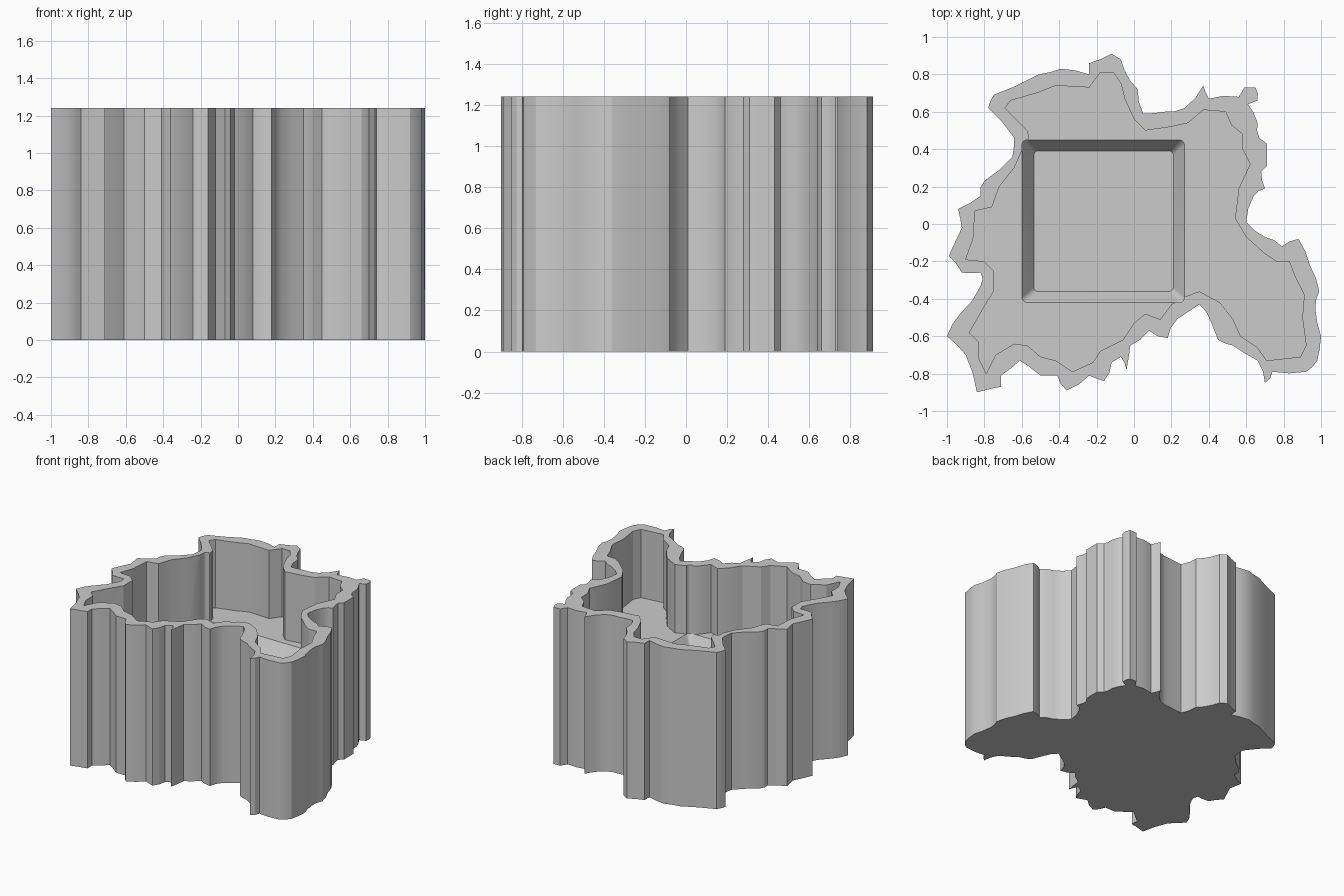
import bpy, bmesh, math, random
from mathutils import Vector

if "Cube" in bpy.data.objects:
    bpy.data.objects.remove(bpy.data.objects["Cube"])

random.seed(4)
HEIGHT, FLOOR, POCKET = 1.24, 0.70, 0.60

# Outer coastline-like contour, clockwise from the back
OUTER = [
    (-.12, .91), (-.07, .88), (-.05, .82), (.02, .72), (.05, .59), (.16, .60),
    (.27, .62), (.37, .74), (.40, .67), (.56, .68), (.59, .73), (.65, .73),
    (.66, .66), (.61, .64), (.66, .54), (.67, .46), (.71, .43), (.71, .31),
    (.68, .28), (.70, .19), (.64, .15), (.60, .01), (.70, -.07), (.79, -.12),
    (.88, -.08), (.94, -.22), (.99, -.36), (.97, -.46), (1.0, -.60), (.98, -.73),
    (.92, -.79), (.74, -.79), (.70, -.85), (.66, -.73), (.53, -.65), (.45, -.62),
    (.41, -.52), (.35, -.43), (.23, -.51), (.18, -.61), (.08, -.57), (-.02, -.65),
    (-.04, -.78), (-.07, -.71), (-.12, -.74), (-.16, -.84), (-.24, -.81),
    (-.36, -.89), (-.41, -.81), (-.50, -.81), (-.61, -.73), (-.71, -.81),
    (-.71, -.87), (-.84, -.90), (-.90, -.70), (-1.0, -.60), (-.93, -.48),
    (-.82, -.33), (-.82, -.26), (-.92, -.26), (-.99, -.17), (-.92, -.02),
    (-.94, .08), (-.82, .15), (-.80, .23), (-.65, .36), (-.64, .46),
    (-.78, .62), (-.75, .69), (-.51, .80), (-.39, .83), (-.24, .80), (-.24, .86),
]

# Smoother inner contour
INNER = [
    (-.18, .81), (-.11, .81), (-.07, .75), (-.05, .67), (0, .56), (.06, .50),
    (.20, .52), (.29, .54), (.37, .61), (.49, .60), (.52, .53), (.58, .48),
    (.58, .40), (.62, .32), (.56, .19), (.54, .03), (.60, -.07), (.70, -.16),
    (.76, -.20), (.83, -.20), (.86, -.28), (.91, -.38), (.90, -.50), (.92, -.65),
    (.89, -.71), (.71, -.73), (.66, -.66), (.57, -.60), (.53, -.51), (.46, -.42),
    (.35, -.36), (.27, -.39), (.20, -.43), (.14, -.51), (.06, -.48), (0, -.53),
    (-.06, -.62), (-.18, -.68), (-.22, -.74), (-.33, -.79), (-.42, -.73),
    (-.50, -.71), (-.57, -.65), (-.64, -.64), (-.74, -.70), (-.79, -.80),
    (-.83, -.72), (-.83, -.63), (-.88, -.58), (-.80, -.44), (-.75, -.36),
    (-.75, -.25), (-.80, -.20), (-.90, -.19), (-.86, -.08), (-.85, .07),
    (-.76, .09), (-.72, .20), (-.64, .30), (-.60, .39), (-.56, .46), (-.57, .50),
    (-.69, .62), (-.66, .66), (-.52, .70), (-.42, .74), (-.24, .73),
]


def ragged(points, amount):
    """Add a slightly displaced midpoint to every longer edge."""
    result = []
    for i, p in enumerate(points):
        a, b = Vector(p), Vector(points[(i + 1) % len(points)])
        result.append(tuple(a))
        edge = b - a
        if edge.length > 0.07:
            side = Vector((-edge.y, edge.x)).normalized()
            result.append(tuple((a + b) / 2 + side * random.uniform(-amount, amount)))
    return result


def rounded_rect(x0, x1, y0, y1, r, steps=6):
    """Clockwise rectangle with rounded corners."""
    corners = [(x1 - r, y1 - r, 90), (x1 - r, y0 + r, 0),
               (x0 + r, y0 + r, -90), (x0 + r, y1 - r, 180)]
    return [(cx + r * math.cos(math.radians(start - 90 * k / steps)),
             cy + r * math.sin(math.radians(start - 90 * k / steps)))
            for cx, cy, start in corners for k in range(steps + 1)]


def loft(name, sections):
    """Closed solid through a stack of (points, z) sections."""
    bm = bmesh.new()
    rings = [[bm.verts.new((x, y, z)) for x, y in pts] for pts, z in sections]
    n = len(rings[0])
    for low, high in zip(rings, rings[1:]):
        for i in range(n):
            j = (i + 1) % n
            bm.faces.new((low[i], high[i], high[j], low[j]))
    bm.faces.new(rings[0])
    bm.faces.new(rings[-1][::-1])
    bmesh.ops.recalc_face_normals(bm, faces=bm.faces)
    mesh = bpy.data.meshes.new(name)
    bm.to_mesh(mesh)
    bm.free()
    obj = bpy.data.objects.new(name, mesh)
    bpy.context.collection.objects.link(obj)
    return obj


def cut(target, cutter):
    mod = target.modifiers.new("cut", 'BOOLEAN')
    mod.operation, mod.solver, mod.object = 'DIFFERENCE', 'EXACT', cutter
    bpy.context.view_layer.objects.active = target
    bpy.ops.object.modifier_apply(modifier=mod.name)
    bpy.data.objects.remove(cutter)


# Solid body
body_outline = ragged(OUTER, 0.012)
body = loft("vessel_body", [(body_outline, 0), (body_outline, HEIGHT)])

# Hollow above the floor
cut(body, loft("hollow_cutter", [(INNER, FLOOR), (INNER, HEIGHT + 0.2)]))

# Square pocket with sloping sides sunk into the floor
mouth = rounded_rect(-.60, .27, -.42, .45, .03)
base = rounded_rect(-.535, .21, -.36, .39, .02)
cut(body, loft("pocket_cutter", [(base, POCKET), (mouth, FLOOR), (mouth, HEIGHT + 0.3)]))

# Single grey material
grey = bpy.data.materials.new("light_grey")
grey.diffuse_color = (0.6, 0.6, 0.6, 1)
grey.use_nodes = True
grey.node_tree.nodes["Principled BSDF"].inputs["Base Color"].default_value = grey.diffuse_color
body.data.materials.clear()
body.data.materials.append(grey)

bpy.ops.object.select_all(action='DESELECT')
body.select_set(True)
bpy.context.view_layer.objects.active = body
bpy.ops.object.shade_smooth_by_angle(angle=math.radians(25))
